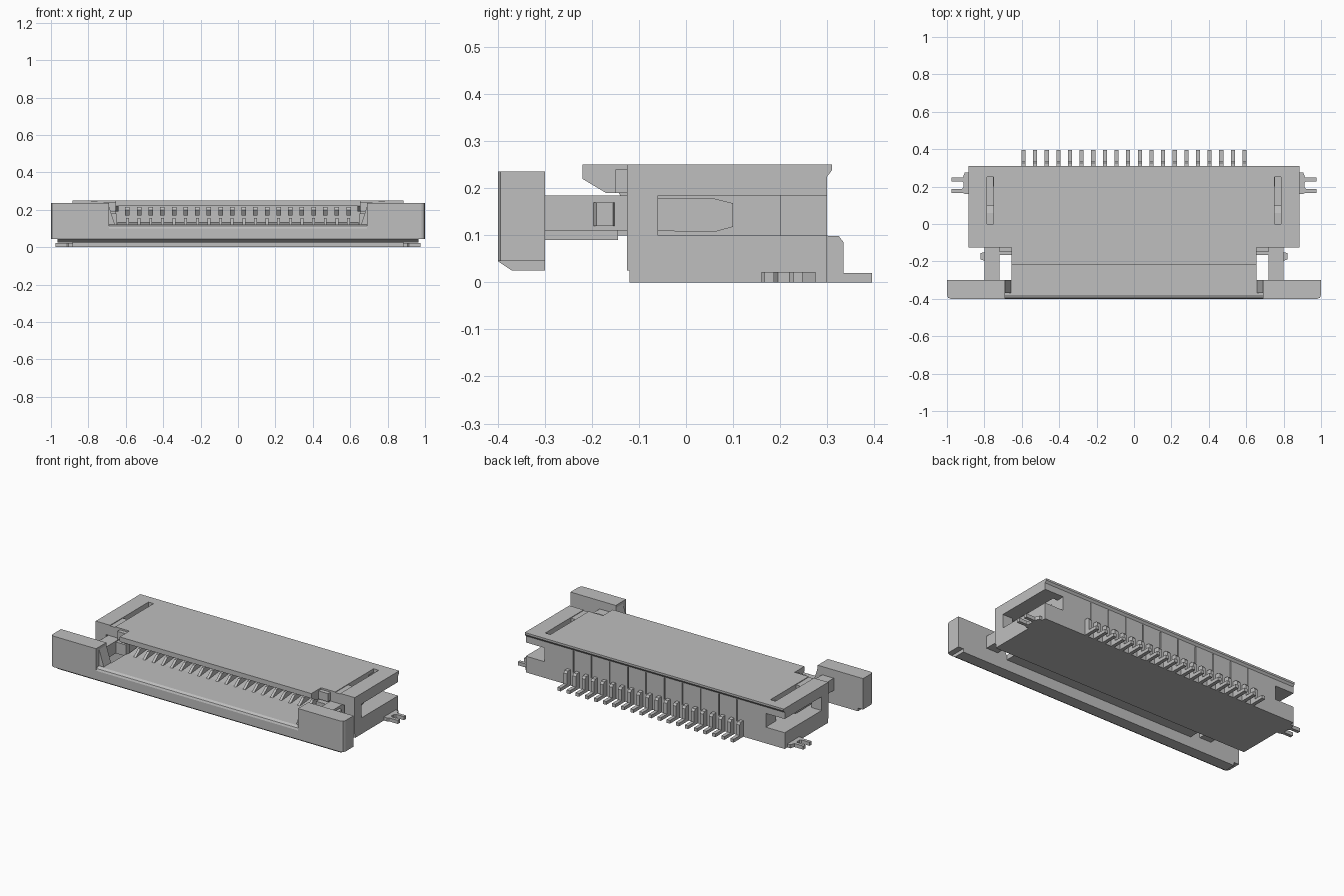
import bpy, bmesh

cube = bpy.data.objects.get("Cube")
if cube:
    bpy.data.objects.remove(cube, do_unlink=True)

grey = bpy.data.materials.new("light grey")
grey.use_nodes = True
COLOUR = (0.52, 0.52, 0.52, 1)
grey.diffuse_color = COLOUR
grey.node_tree.nodes["Principled BSDF"].inputs["Base Color"].default_value = COLOUR


def prism(profile, lo, hi, axis="x"):
    """Return (profile, lo, hi, axis): a flat outline extruded along one axis."""
    return profile, lo, hi, axis


def box(x0, x1, y0, y1, z0, z1):
    return prism([(y0, z0), (y1, z0), (y1, z1), (y0, z1)], x0, x1)


def build(name, solids, mirror=False):
    """Make one object from several prisms, optionally mirrored across x."""
    place = {"x": lambda a, b, t: (t, a, b),
             "y": lambda a, b, t: (a, t, b),
             "z": lambda a, b, t: (a, b, t)}
    bm = bmesh.new()
    for profile, lo, hi, axis in solids:
        for side in ((1, -1) if mirror else (1,)):
            rings = []
            for t in (lo, hi):
                ring = []
                for a, b in profile:
                    x, y, z = place[axis](a, b, t)
                    ring.append(bm.verts.new((x * side, y, z)))
                rings.append(ring)
            n = len(profile)
            faces = [bm.faces.new(r) for r in rings]
            for i in range(n):
                j = (i + 1) % n
                faces.append(bm.faces.new((rings[0][i], rings[0][j], rings[1][j], rings[1][i])))
            bmesh.ops.recalc_face_normals(bm, faces=faces)
    mesh = bpy.data.meshes.new(name)
    bm.to_mesh(mesh)
    bm.free()
    mesh.materials.append(grey)
    obj = bpy.data.objects.new(name, mesh)
    bpy.context.collection.objects.link(obj)
    return obj


PITCH = 0.0622
PIN_X = [(i - 9.5) * PITCH for i in range(20)]

# Housing floor and its raised sides
build("housing_floor", [box(-0.885, 0.885, -0.12, 0.30, 0, 0.085)])
build("housing_side_bases", [box(0.655, 0.885, -0.125, 0.30, 0.025, 0.10)], mirror=True)

# Walls around the arm channels, open at the outer side and the back
build("channel_walls", [
    box(0.655, 0.705, -0.125, 0.30, 0.085, 0.20),
    box(0.815, 0.885, -0.125, -0.06, 0.09, 0.20),
], mirror=True)

# Back wall with narrow grooves between panels
panels = []
edges = [-0.76] + [(i - 4.5) * 2 * PITCH for i in range(10)] + [0.76]
for a, b in zip(edges, edges[1:]):
    panels.append(box(a + 0.003, b - 0.003, 0.28, 0.30, 0.08, 0.23))
panels.append(box(-0.755, 0.755, 0.20, 0.29, 0.08, 0.23))
build("back_wall", panels)

# Roof with chamfered back lip, and front cheeks below it
LIP = [(0.31, 0.25), (0.31, 0.238), (0.30, 0.225)]
build("roof", [prism([(-0.22, 0.22), (-0.22, 0.25)] + LIP + [(0.30, 0.22)], -0.655, 0.655)])
build("roof_cheeks", [
    prism([(-0.22, 0.22), (-0.17, 0.19), (-0.12, 0.19), (-0.12, 0.235), (-0.22, 0.235)], 0.64, 0.655),
    box(0.65, 0.72, -0.15, -0.12, 0.19, 0.24),
], mirror=True)


def cap(x0, x1, y0, y1=None, top=0.25):
    if y1 is None:
        return prism([(y0, 0.185), (y0, top)] + LIP + [(0.30, 0.185)], x0, x1)
    return box(x0, x1, y0, y1, 0.185, top)


# Side roof caps with a guide groove in each
build("side_caps", [
    cap(0.655, 0.752, -0.125),
    cap(0.752, 0.787, -0.125, 0.0, 0.246),
    cap(0.752, 0.787, 0.25),
    cap(0.787, 0.885, -0.125),
], mirror=True)

# Slider bar with tall end blocks
build("slider_bar", [
    prism([(-0.40, 0.045), (-0.40, 0.10), (-0.395, 0.112), (-0.38, 0.12),
           (-0.30, 0.12), (-0.30, 0.045)], -0.70, 0.70),
    prism([(-0.40, 0.045), (-0.37, 0.025), (-0.30, 0.025), (-0.30, 0.045)], -0.965, 0.965),
])
build("slider_end_blocks", [
    prism([(0.69, -0.30), (0.69, -0.40), (0.98, -0.40), (0.994, -0.394), (1.0, -0.38),
           (1.0, -0.30)], 0.045, 0.236, "z"),
    prism([(0.655, 0.11), (0.69, 0.11), (0.69, 0.22)], -0.37, -0.30, "y"),
], mirror=True)

# Slider tongue that runs under the contacts
build("slider_tongue", [
    box(-0.655, 0.655, -0.31, -0.145, 0.09, 0.12),
    prism([(-0.15, 0.10), (-0.15, 0.12), (0.0, 0.135), (0.15, 0.135), (0.15, 0.10)], -0.645, 0.645),
])

# Slider arms with tapered ends and latch bumps
build("slider_arms", [
    prism([(-0.31, 0.11), (-0.31, 0.185), (-0.125, 0.185), (-0.10, 0.178), (0.06, 0.178),
           (0.10, 0.168), (0.10, 0.118), (0.06, 0.107), (-0.10, 0.11)], 0.72, 0.80),
    prism([(0.79, -0.20), (0.82, -0.19), (0.82, -0.155), (0.79, -0.15)], 0.12, 0.17, "z"),
    box(0.65, 0.73, -0.165, -0.13, 0.11, 0.18),
], mirror=True)

# Rear solder pins
PIN = [(0.28, 0.0), (0.395, 0.0), (0.395, 0.02), (0.335, 0.02), (0.335, 0.085),
       (0.325, 0.098), (0.28, 0.10)]
build("solder_pins", [prism(PIN, x - 0.011, x + 0.011) for x in PIN_X])

# Contact springs inside the mouth
SPRING = [(-0.15, 0.20), (-0.13, 0.17), (-0.11, 0.17), (-0.08, 0.19), (0.21, 0.19),
          (0.21, 0.215), (-0.14, 0.215)]
build("contact_springs", [prism(SPRING, x - 0.012, x + 0.012) for x in PIN_X])

# Low guide ribs on the tongue
RIB = [(-0.17, 0.115), (-0.12, 0.155), (0.15, 0.155), (0.15, 0.115)]
build("guide_ribs", [prism(RIB, x - 0.008, x + 0.008) for x in PIN_X])

# Forked mounting tabs
build("mounting_tabs", [
    prism([(0.87, 0.16), (0.905, 0.16), (0.915, 0.167), (0.975, 0.167), (0.975, 0.187),
           (0.92, 0.187), (0.912, 0.195), (0.912, 0.22), (0.92, 0.228), (0.975, 0.228),
           (0.975, 0.248), (0.915, 0.248), (0.905, 0.275), (0.87, 0.275)], 0.0, 0.022, "z"),
], mirror=True)
